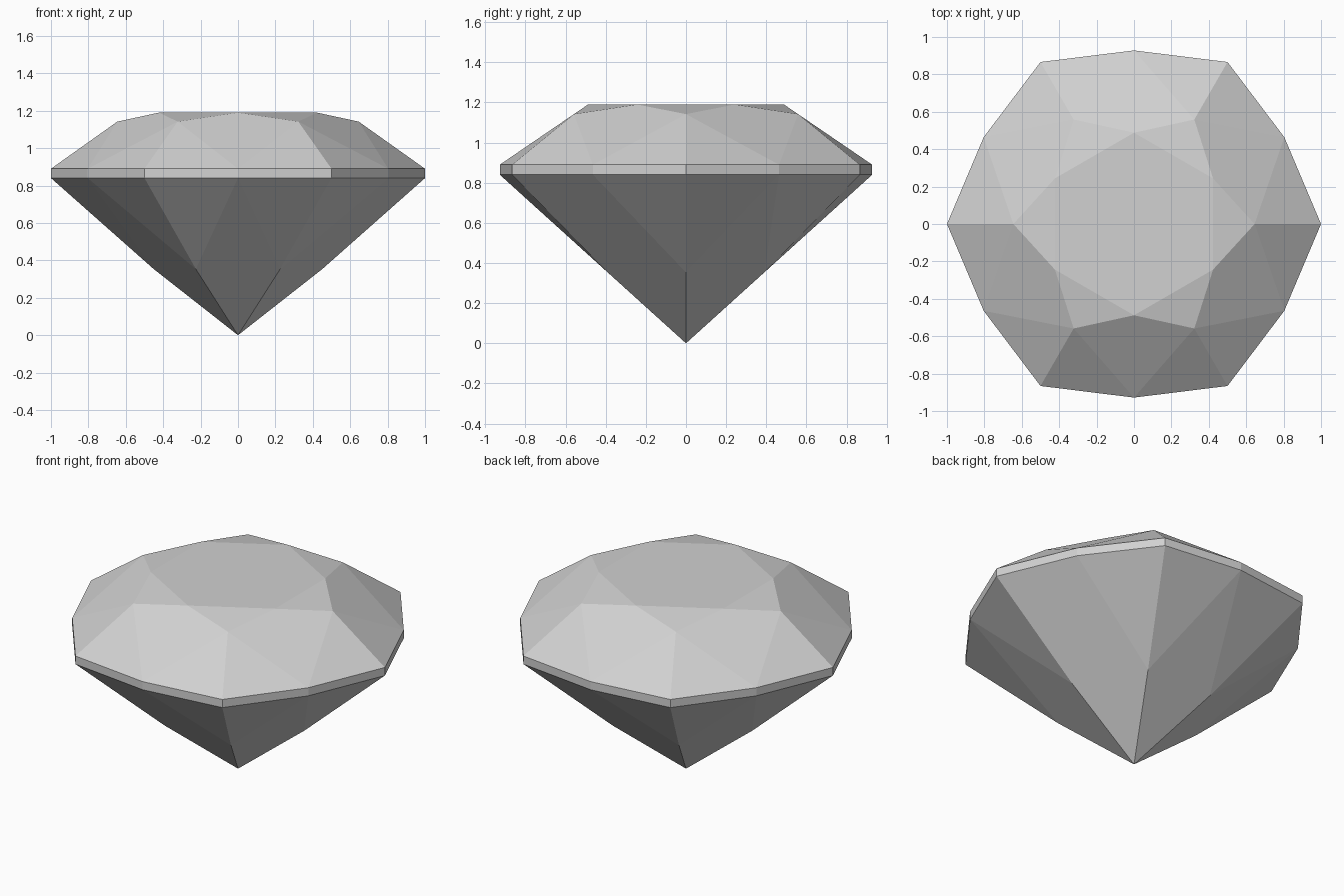
import bpy
import bmesh
from math import cos, sin, radians

cube = bpy.data.objects.get("Cube")
if cube:
    bpy.data.objects.remove(cube, do_unlink=True)

SIDES = 6
STEP = 360 / SIDES
MAIN_R, HALF_R = 1.0, 0.928          # girdle corners alternate between these radii
GIRDLE_LOW, GIRDLE_TOP = 0.84, 0.89

grey = bpy.data.materials.new("pale_grey")
grey.use_nodes = True
colour = (0.64, 0.64, 0.64, 1)
grey.diffuse_color = colour
grey.node_tree.nodes["Principled BSDF"].inputs["Base Color"].default_value = colour

bm = bmesh.new()


def ring(radius, z, offset=0.0):
    """Six vertices evenly spaced around the axis."""
    return [bm.verts.new((radius * cos(radians(offset + i * STEP)),
                          radius * sin(radians(offset + i * STEP)), z))
            for i in range(SIDES)]


tip = bm.verts.new((0, 0, 0))
pavilion = ring(0.45, 0.353)
low_main = ring(MAIN_R, GIRDLE_LOW)
low_half = ring(HALF_R, GIRDLE_LOW, STEP / 2)
top_main = ring(MAIN_R, GIRDLE_TOP)
top_half = ring(HALF_R, GIRDLE_TOP, STEP / 2)
crown = ring(0.645, 1.142)
table = ring(0.488, 1.19, STEP / 2)

bm.faces.new(table)
for i in range(SIDES):
    n = (i + 1) % SIDES
    facets = [
        # Pavilion: main kite and two lower halves
        (tip, pavilion[n], low_half[i], pavilion[i]),
        (pavilion[i], low_half[i], low_main[i]),
        (pavilion[n], low_main[n], low_half[i]),
        # Girdle band
        (low_main[i], low_half[i], top_half[i], top_main[i]),
        (low_half[i], low_main[n], top_main[n], top_half[i]),
        # Crown: two upper halves, kite and star
        (top_main[i], top_half[i], crown[i]),
        (top_half[i], top_main[n], crown[n]),
        (top_half[i], crown[n], table[i], crown[i]),
        (crown[n], table[n], table[i]),
    ]
    for f in facets:
        bm.faces.new(f)

bmesh.ops.recalc_face_normals(bm, faces=bm.faces)
mesh = bpy.data.meshes.new("cut_gem")
bm.to_mesh(mesh)
bm.free()
mesh.materials.append(grey)
gem = bpy.data.objects.new("cut_gem", mesh)
bpy.context.scene.collection.objects.link(gem)
